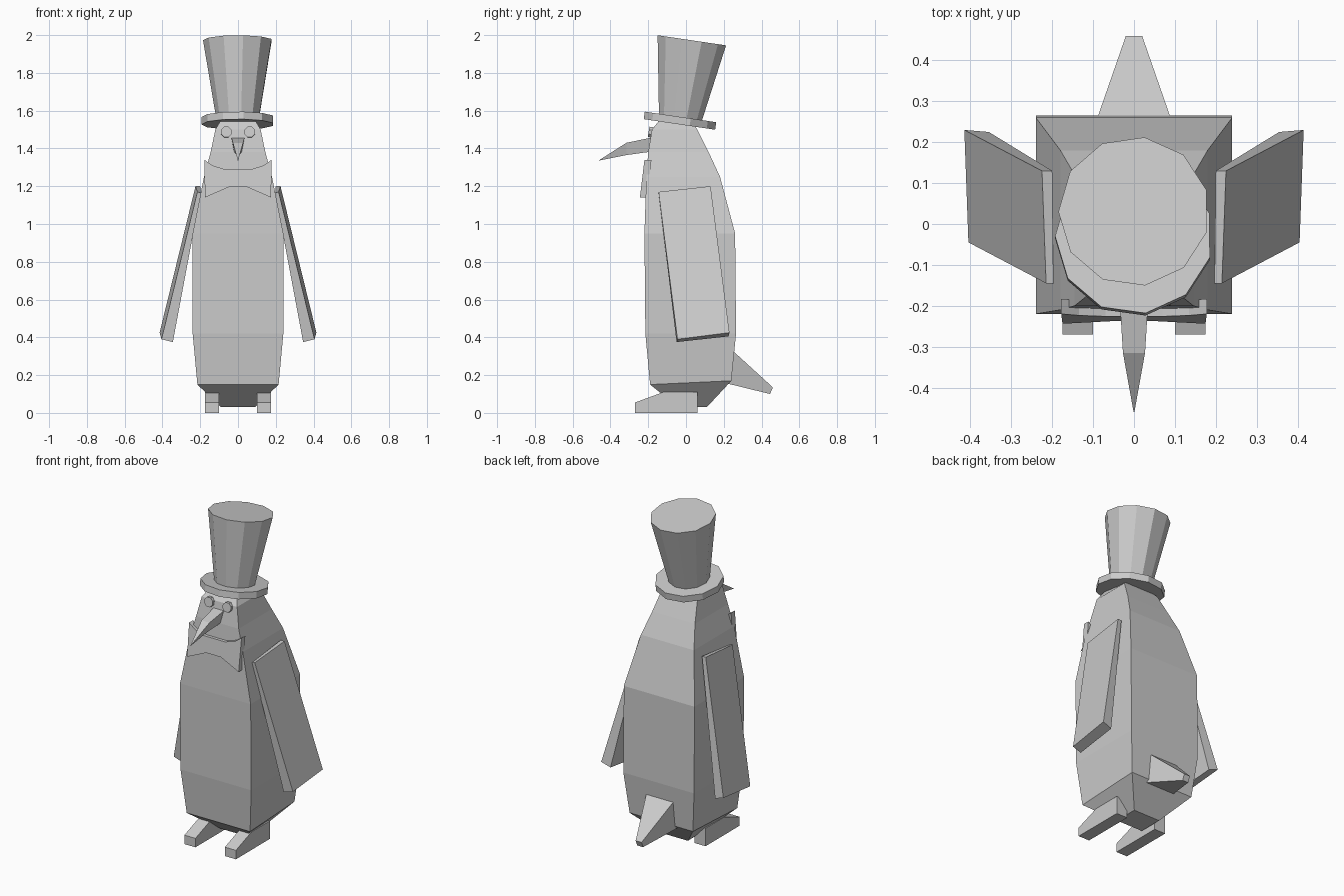
import bpy
import bmesh
from math import cos, sin, radians, tau
from mathutils import Matrix, Vector

if "Cube" in bpy.data.objects:
    bpy.data.objects.remove(bpy.data.objects["Cube"], do_unlink=True)

grey = bpy.data.materials.new("plain_grey")
grey.use_nodes = True
COLOUR = (0.6, 0.6, 0.6, 1)
grey.diffuse_color = COLOUR
grey.node_tree.nodes["Principled BSDF"].inputs["Base Color"].default_value = COLOUR


def loft(name, rings, matrix=None):
    """Skin matching rings of points and cap both ends."""
    bm = bmesh.new()
    rows = [[bm.verts.new(p) for p in ring] for ring in rings]
    n = len(rows[0])
    for low, high in zip(rows, rows[1:]):
        for i in range(n):
            j = (i + 1) % n
            bm.faces.new((low[i], low[j], high[j], high[i]))
    bm.faces.new(rows[0][::-1])
    bm.faces.new(rows[-1])
    if matrix:
        bm.transform(matrix)
    bmesh.ops.recalc_face_normals(bm, faces=bm.faces)
    mesh = bpy.data.meshes.new(name)
    bm.to_mesh(mesh)
    bm.free()
    mesh.materials.append(grey)
    obj = bpy.data.objects.new(name, mesh)
    bpy.context.collection.objects.link(obj)
    return obj


def circle(radius, z, sides, start=0):
    return [(radius * cos(start + tau * i / sides),
             radius * sin(start + tau * i / sides), z) for i in range(sides)]


def section(half, front, back, z_front, z_back):
    return [(-half, front, z_front), (half, front, z_front),
            (half, back, z_back), (-half, back, z_back)]


def mirrored(name, rings):
    """Left part at +x and its copy at -x."""
    for side, s in (("left", 1), ("right", -1)):
        loft(f"{side}_{name}", [[(s * x, y, z) for x, y, z in r] for r in rings])


# Body and head, from the underside up
loft("body", [section(*s) for s in (
    (0.09, -0.04, 0.11, 0.03, 0.03),
    (0.215, -0.19, 0.24, 0.15, 0.17),
    (0.24, -0.215, 0.265, 0.42, 0.42),
    (0.24, -0.22, 0.26, 0.95, 0.95),
    (0.18, -0.21, 0.18, 1.25, 1.25),
    (0.145, -0.2, 0.12, 1.38, 1.38),
    (0.12, -0.18, 0.06, 1.5, 1.5),
    (0.09, -0.14, 0.04, 1.55, 1.53))])

# Wings: inner sheet and outer sheet
mirrored("wing", [
    [(0.197, -0.145, 1.165), (0.2, 0.13, 1.2), (0.355, 0.225, 0.405), (0.345, -0.05, 0.375)],
    [(0.215, -0.145, 1.17), (0.225, 0.13, 1.2), (0.415, 0.23, 0.425), (0.405, -0.045, 0.39)]])

# Feet: side outline swept across the width
foot = [(-0.27, 0), (0.06, 0), (0.06, 0.11), (-0.12, 0.11), (-0.27, 0.055)]
mirrored("foot", [[(x, y, z) for y, z in foot] for x in (0.1, 0.175)])

# Tail
loft("tail", [
    [(-0.1, 0.22, 0.155), (0.1, 0.22, 0.155), (0.1, 0.23, 0.345), (-0.1, 0.23, 0.345)],
    [(-0.02, 0.445, 0.1), (0.02, 0.445, 0.1), (0.02, 0.46, 0.135), (-0.02, 0.46, 0.135)]])

# Beak: wide on top, narrow keel below
loft("beak", [[(-w, y, top), (w, y, top), (k, y, low), (-k, y, low)]
              for w, k, y, top, low in ((0.036, 0.022, -0.17, 1.46, 1.385),
                                        (0.027, 0.008, -0.315, 1.43, 1.365),
                                        (0.001, 0.001, -0.46, 1.338, 1.336))])

# Eyes
for side, x in (("left", 0.062), ("right", -0.062)):
    loft(f"{side}_eye", [circle(0.03, z, 8, tau / 16) for z in (-0.015, 0.02)],
         Matrix.Translation((x, -0.178, 1.485)) @ Matrix.Rotation(radians(82), 4, "X"))

# Bow tie: front outline leaning forward towards its lower edge
half_bow = [(0.07, 1.29), (0.135, 1.31), (0.178, 1.34), (0.175, 1.14), (0.05, 1.195)]
outline = half_bow + [(-x, z) for x, z in reversed(half_bow)]
loft("bow_tie", [[(x, front - 0.12 * (1.34 - z), z) for x, z in outline]
                 for front in (-0.183, -0.22)])

# Hat: tilted back, eleven sided
START = radians(82)
TILT = Matrix.Rotation(radians(-8.4), 4, "X")
place = Matrix.Translation(Vector((0, -0.032, 1.547))) @ TILT
loft("hat_brim", [circle(0.193, z, 11, START) for z in (-0.02, 0.02)], place)
loft("hat_crown", [circle(0.115, 0.01, 11, START), circle(0.185, 0.43, 11, START)], place)
